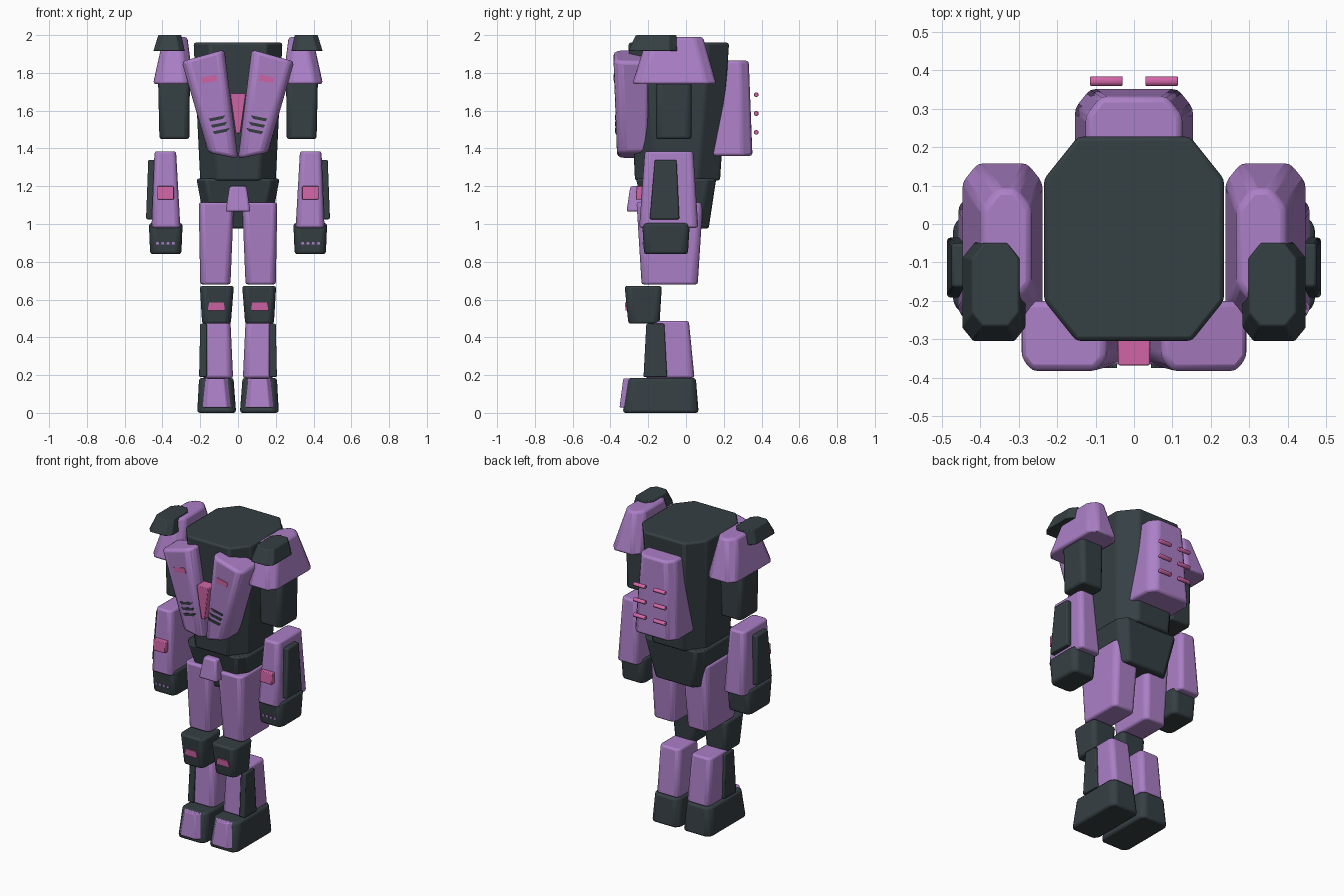
import bpy, bmesh, math
from mathutils import Matrix

cube = bpy.data.objects.get("Cube")
if cube:
    bpy.data.objects.remove(cube, do_unlink=True)


def material(name, rgb):
    m = bpy.data.materials.new(name)
    m.use_nodes = True
    m.diffuse_color = (*rgb, 1)
    m.node_tree.nodes["Principled BSDF"].inputs["Base Color"].default_value = (*rgb, 1)
    return m


PURPLE = material("soft purple", (0.41, 0.215, 0.57))
DARK = material("dark slate", (0.036, 0.05, 0.057))
PINK = material("hot pink", (0.64, 0.13, 0.39))


def finish(bm, name, mat, bevel, mirror):
    bmesh.ops.recalc_face_normals(bm, faces=bm.faces)
    mesh = bpy.data.meshes.new(name)
    bm.to_mesh(mesh)
    bm.free()
    mesh.materials.append(mat)
    ob = bpy.data.objects.new(name, mesh)
    bpy.context.collection.objects.link(ob)
    if bevel:
        b = ob.modifiers.new("soft edges", "BEVEL")
        b.width, b.segments, b.limit_method = bevel, 2, "ANGLE"
        b.angle_limit = math.radians(25)
    if mirror:
        ob.modifiers.new("other side", "MIRROR").use_mirror_merge = False
    bpy.ops.object.select_all(action="DESELECT")
    ob.select_set(True)
    bpy.context.view_layer.objects.active = ob
    bpy.ops.object.shade_smooth_by_angle(angle=math.radians(35))
    return ob


def block(name, mat, bottom, top, front=0, back=0, bevel=0.012, mirror=True, tilt=(0, 0)):
    """Tapered block between two (z, x0, x1, y0, y1) sections with cut corners.
    tilt slopes the bottom and top ends along x."""
    bm = bmesh.new()
    rings = []
    for (z, x0, x1, y0, y1), slope in zip((bottom, top), tilt):
        outline = []
        for x, y, cut, sx, sy in ((x0, y0, front, 1, 1), (x1, y0, front, -1, 1),
                                  (x1, y1, back, -1, -1), (x0, y1, back, 1, -1)):
            if cut:
                pair = [(x, y + sy * cut), (x + sx * cut * 0.8, y)]
                outline += pair if sx == sy else pair[::-1]
            else:
                outline.append((x, y))
        mid = (x0 + x1) / 2
        rings.append([bm.verts.new((x, y, z + slope * (x - mid))) for x, y in outline])
    n = len(rings[0])
    for i in range(n):
        j = (i + 1) % n
        bm.faces.new((rings[0][i], rings[0][j], rings[1][j], rings[1][i]))
    bm.faces.new(rings[0])
    bm.faces.new(rings[1])
    return finish(bm, name, mat, bevel, mirror)


# Trunk
block("torso", DARK, (1.23, -0.2, 0.2, -0.27, 0.18), (1.96, -0.235, 0.235, -0.305, 0.228),
      front=0.105, back=0.11, mirror=False)
block("pelvis", DARK, (0.975, -0.17, 0.17, -0.2, 0.12), (1.24, -0.22, 0.22, -0.265, 0.16),
      front=0.06, back=0.05, mirror=False)
block("crotch_plate", PURPLE, (1.065, -0.066, 0.066, -0.315, -0.2),
      (1.2, -0.045, 0.045, -0.295, -0.2), mirror=False)

# Chest
block("chest_panel", PURPLE, (1.362, 0.0, 0.158, -0.365, -0.2),
      (1.892, 0.072, 0.298, -0.384, -0.2), front=0.035, bevel=0.018, tilt=(0.2, -0.28))
block("chest_wedge", PINK, (1.48, -0.012, 0.012, -0.36, -0.25),
      (1.692, -0.042, 0.042, -0.368, -0.25), bevel=0.004, mirror=False)
block("chest_light", PINK, (1.752, 0.108, 0.185, -0.382, -0.36),
      (1.782, 0.118, 0.196, -0.383, -0.36), bevel=0, tilt=(-0.15, -0.22))
for i in range(3):
    x, z = 0.066 - 0.011 * i, 1.557 - 0.034 * i
    block(f"chest_vent_{i + 1}", DARK, (z - 0.007, x + 0.015, x + 0.08, -0.374, -0.355),
          (z + 0.01, x, x + 0.09, -0.375, -0.355), bevel=0, tilt=(-0.2, -0.2))

# Backpack with floating rods
block("backpack", PURPLE, (1.36, -0.155, 0.155, 0.13, 0.352),
      (1.865, -0.125, 0.125, 0.13, 0.332), back=0.05, bevel=0.015, mirror=False)
for i in range(3):
    bm = bmesh.new()
    place = Matrix.Translation((0.072, 0.372, 1.485 + 0.1 * i)) @ Matrix.Rotation(math.pi / 2, 4, "Y")
    bmesh.ops.create_cone(bm, cap_ends=True, segments=12, radius1=0.013, radius2=0.013,
                          depth=0.085, matrix=place)
    finish(bm, f"backpack_rod_{i + 1}", PINK, 0.006, True)

# Shoulders and arms
block("shoulder", PURPLE, (1.74, 0.236, 0.45, -0.285, 0.162), (1.99, 0.268, 0.395, -0.205, 0.09),
      front=0.05, back=0.05, bevel=0.015)
block("shoulder_cap", DARK, (1.915, 0.282, 0.448, -0.306, -0.048),
      (2.0, 0.3, 0.422, -0.265, -0.05), front=0.035, back=0.04, bevel=0.004)
block("upper_arm", DARK, (1.45, 0.258, 0.416, -0.16, 0.03), (1.8, 0.254, 0.424, -0.16, 0.03),
      front=0.02, back=0.02)
block("forearm", PURPLE, (0.98, 0.305, 0.458, -0.248, 0.065), (1.385, 0.328, 0.442, -0.218, 0.038),
      front=0.02, back=0.02)
block("forearm_guard", DARK, (1.025, 0.42, 0.487, -0.192, -0.035),
      (1.34, 0.41, 0.475, -0.165, -0.05), bevel=0.008)
block("forearm_light", PINK, (1.13, 0.34, 0.426, -0.266, -0.2), (1.2, 0.34, 0.426, -0.262, -0.2),
      bevel=0.004)
block("hand", DARK, (0.84, 0.3, 0.465, -0.222, 0.01), (1.005, 0.293, 0.472, -0.232, 0.02),
      front=0.025, back=0.025, bevel=0.014)
for i in range(4):
    x = 0.334 + 0.028 * i
    block(f"knuckle_{i + 1}", PURPLE, (0.892, x, x + 0.017, -0.231, -0.2),
          (0.906, x + 0.003, x + 0.014, -0.231, -0.2), bevel=0)

# Legs
block("thigh", PURPLE, (0.68, 0.04, 0.2, -0.235, 0.062), (1.115, 0.022, 0.208, -0.262, 0.09),
      front=0.025, back=0.025)
block("knee", DARK, (0.472, 0.038, 0.19, -0.305, -0.14), (0.672, 0.022, 0.202, -0.325, -0.128),
      front=0.025, back=0.02)
block("knee_light", PINK, (0.542, 0.068, 0.162, -0.32, -0.28),
      (0.585, 0.076, 0.152, -0.324, -0.28), bevel=0)
block("shin", PURPLE, (0.185, 0.026, 0.19, -0.215, 0.045), (0.487, 0.04, 0.186, -0.195, 0.015),
      front=0.025, back=0.02)
block("shin_guard", DARK, (0.19, 0.165, 0.206, -0.225, -0.1), (0.472, 0.165, 0.2, -0.21, -0.115),
      bevel=0.006)

# Feet
block("foot", DARK, (0.0, 0.01, 0.216, -0.335, 0.067), (0.185, 0.024, 0.206, -0.305, 0.052),
      front=0.03, back=0.03, bevel=0.014)
block("toe_cap", PURPLE, (0.028, 0.026, 0.2, -0.352, -0.26), (0.182, 0.046, 0.182, -0.332, -0.26),
      front=0.04, bevel=0.005)
